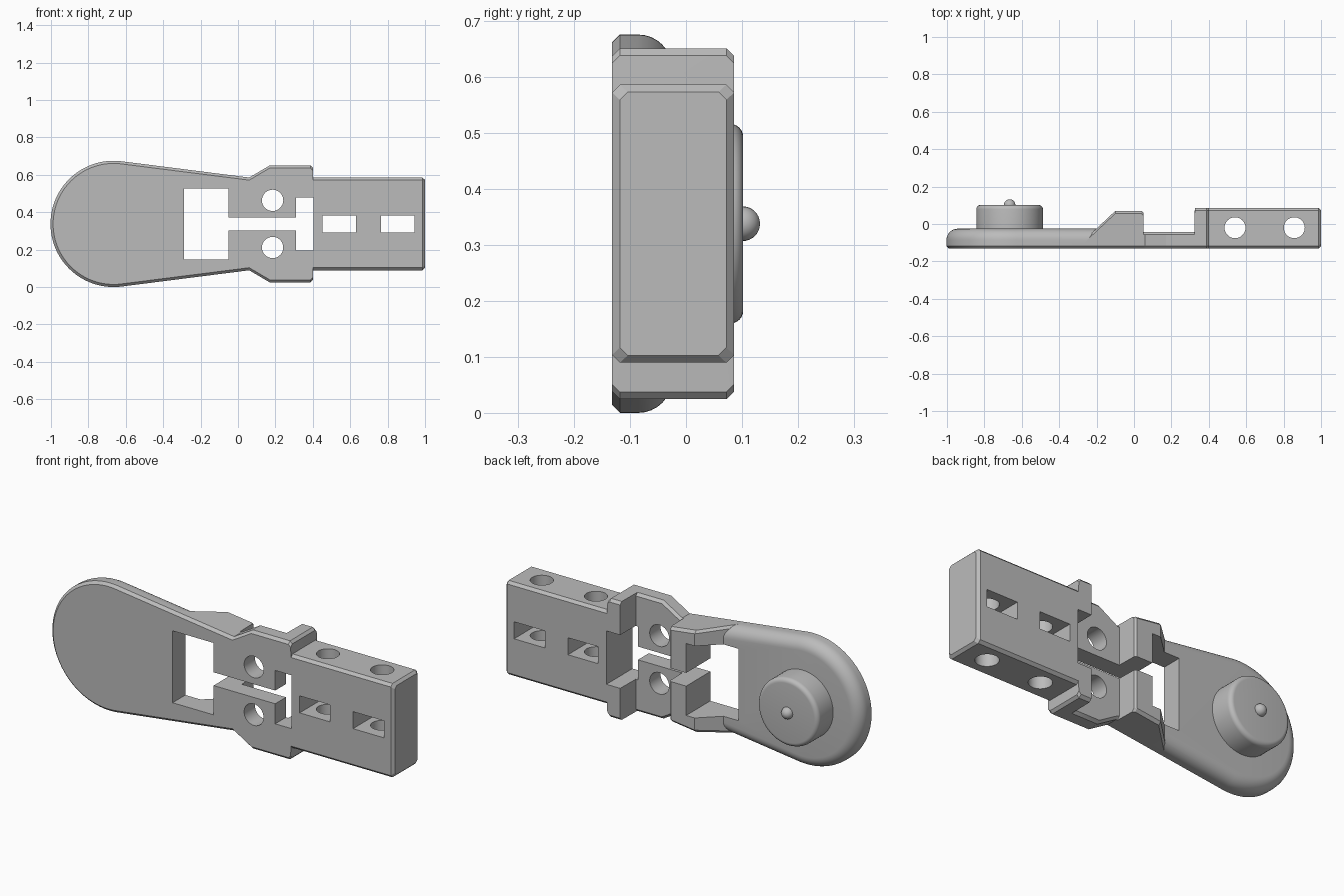
import bpy, bmesh, math
from mathutils import Matrix

if "Cube" in bpy.data.objects:
    bpy.data.objects.remove(bpy.data.objects["Cube"])

CZ = 0.3375                # height of the mirror plane
CX, R, A = -0.665, 0.3375, 1.4443   # paddle centre, radius, tangent angle
FRONT, C = -0.132, 0.014   # front plane and edge chamfer

grey = bpy.data.materials.new("grey plastic")
grey.diffuse_color = (0.5, 0.5, 0.5, 1)
grey.use_nodes = True
grey.node_tree.nodes["Principled BSDF"].inputs["Base Color"].default_value = grey.diffuse_color


def finish(name, bm):
    bmesh.ops.recalc_face_normals(bm, faces=bm.faces)
    me = bpy.data.meshes.new(name)
    bm.to_mesh(me)
    bm.free()
    me.materials.append(grey)
    ob = bpy.data.objects.new(name, me)
    bpy.context.collection.objects.link(ob)
    return ob


def loft(name, rings):
    """Skin a list of equal-length closed rings and cap both ends."""
    bm = bmesh.new()
    vs = [[bm.verts.new(p) for p in r] for r in rings]
    n = len(vs[0])
    for a, b in zip(vs, vs[1:]):
        for i in range(n):
            bm.faces.new((a[i], a[(i + 1) % n], b[(i + 1) % n], b[i]))
    bm.faces.new(vs[0])
    bm.faces.new(vs[-1])
    return finish(name, bm)


def lathe(name, profile, seg=64):
    """Turn (radius, y) points about the paddle axis."""
    return loft(name, [[(CX + r * math.cos(2 * math.pi * i / seg), y,
                         CZ + r * math.sin(2 * math.pi * i / seg))
                        for i in range(seg)] for r, y in profile])


def edge_h(x, inset=0):
    """Half height of the straight tapering paddle side."""
    return (R - inset - (x - CX) * math.cos(A)) / math.sin(A)


# Paddle: chamfered front rim, rounded back rim
def paddle_ring(inset, y, end=-0.1, n=64):
    h = edge_h(end, inset)
    pts = [(end, h)]
    for i in range(n + 1):
        t = A + (2 * math.pi - 2 * A) * i / n
        pts.append((CX + (R - inset) * math.cos(t), (R - inset) * math.sin(t)))
    pts.append((end, -h))
    return [(x, y, CZ + z) for x, z in pts]


rings = [paddle_ring(C, FRONT), paddle_ring(0, FRONT + C)]
for k in range(9):
    t = math.pi / 2 * k / 8
    rings.append(paddle_ring(0.06 * (1 - math.cos(t)), -0.085 + 0.06 * math.sin(t)))
body = loft("body", rings)


# Neck, flange and block: chamfered sections along x (x, half height, back y)
def section(x, h, back, front=FRONT):
    half = [(front, h - C), (front + C, h), (back - C, h), (back, h - C)]
    return [(x, y, CZ + z) for y, z in half] + [(x, y, CZ - z) for y, z in half[::-1]]


block = loft("block", [
    section(-0.27, edge_h(-0.27), -0.09),
    section(-0.10, edge_h(-0.10), 0.07),
    section(0.04, edge_h(0.04), 0.07),
    section(0.05, edge_h(0.05), 0.06),
    section(0.052, edge_h(0.052), -0.042),
    section(0.06, 0.248, -0.042),
    section(0.17, 0.313, -0.042),
    section(0.323, 0.313, -0.042),
    section(0.325, 0.313, 0.086),
    section(0.387, 0.313, 0.086),
    section(0.40, 0.30, 0.086),
    section(0.402, 0.248, 0.086),
    section(0.986, 0.248, 0.086),
    section(1.0, 0.235, 0.072, FRONT + C),
])


def boolean(target, other, op):
    m = target.modifiers.new(op.lower(), 'BOOLEAN')
    m.operation, m.solver, m.object = op, 'EXACT', other
    bpy.context.view_layer.objects.active = target
    bpy.ops.object.modifier_apply(modifier=m.name)
    bpy.data.objects.remove(other)


def cut_box(x0, x1, hz):
    bm = bmesh.new()
    bmesh.ops.create_cube(bm, size=1, matrix=Matrix.Translation(((x0 + x1) / 2, 0, CZ))
                          @ Matrix.Diagonal((x1 - x0, 1, 2 * hz, 1)))
    boolean(body, finish("cutter", bm), 'DIFFERENCE')


def cut_hole(loc, r, axis=None):
    bm = bmesh.new()
    m = Matrix.Translation(loc)
    if axis:
        m = m @ Matrix.Rotation(math.pi / 2, 4, axis)
    bmesh.ops.create_cone(bm, cap_ends=True, segments=32, radius1=r, radius2=r,
                          depth=1.5, matrix=m)
    boolean(body, finish("cutter", bm), 'DIFFERENCE')


boolean(body, block, 'UNION')

# Windows, joining slot and strap slots
cut_box(-0.29, -0.05, 0.19)
cut_box(-0.07, 0.33, 0.035)
cut_box(0.31, 0.405, 0.141)
cut_box(0.453, 0.63, 0.045)
cut_box(0.765, 0.945, 0.045)

# Screw holes through the neck and cross holes through the block
for s in (-1, 1):
    cut_hole((0.185, 0, CZ + s * 0.126), 0.057, 'X')
for x in (0.54, 0.857):
    cut_hole((x, -0.02, CZ), 0.056)

# Round knob with softened rim, and its small nub
rim = [(0.155 + 0.023 * math.cos(math.pi / 2 * k / 6),
        0.079 + 0.023 * math.sin(math.pi / 2 * k / 6)) for k in range(7)]
knob = lathe("knob", [(0.178, -0.04)] + rim)
nub = lathe("nub", [(0.031 * math.cos(t), 0.101 + 0.031 * math.sin(t))
                    for t in [math.pi / 2 * (k / 8.2) for k in range(-2, 9)]], 24)

for ob in (body, knob, nub):
    bpy.ops.object.select_all(action='DESELECT')
    ob.select_set(True)
    bpy.context.view_layer.objects.active = ob
    bpy.ops.object.shade_smooth_by_angle(angle=math.radians(30))
